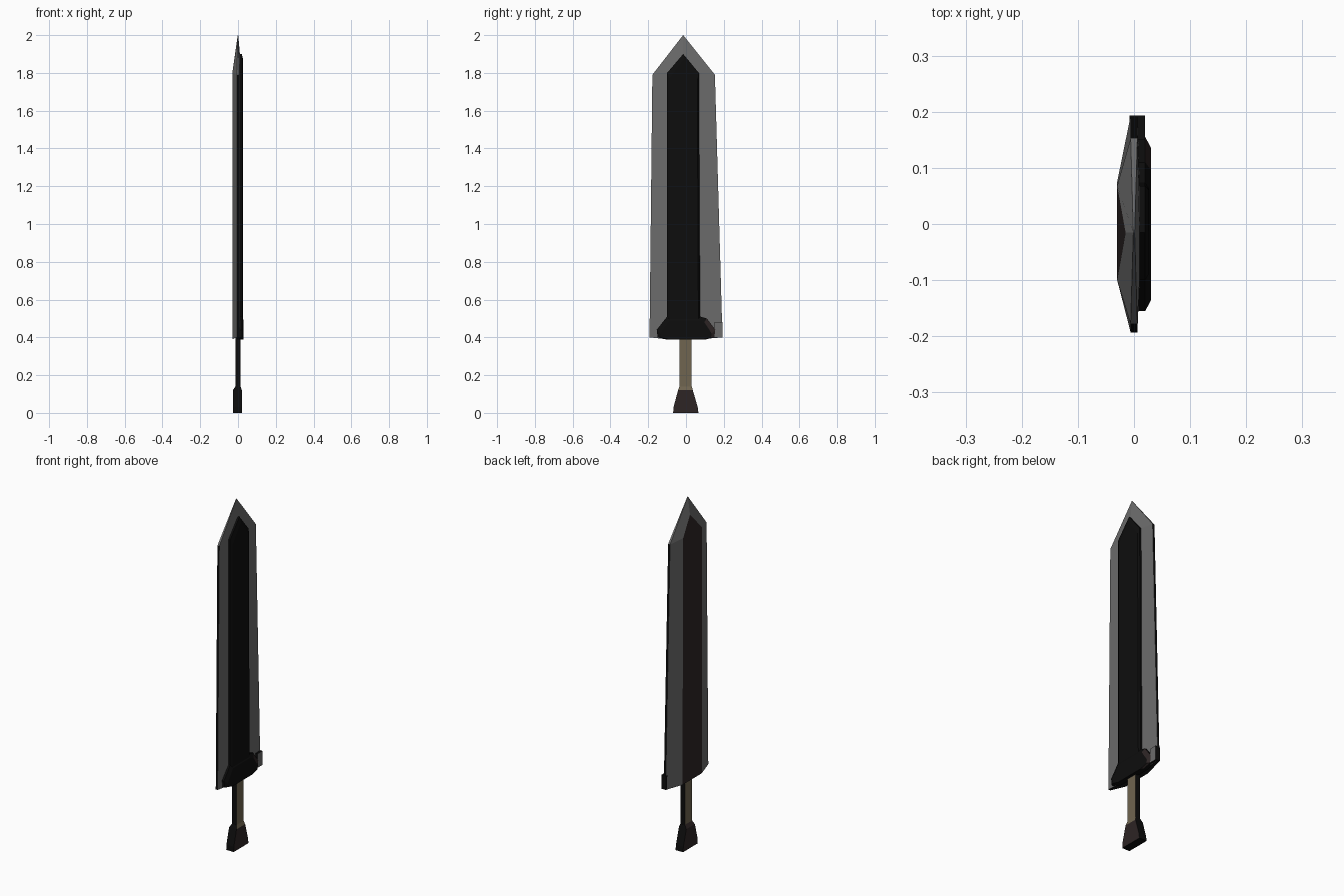
import bpy, bmesh

if "Cube" in bpy.data.objects:
    bpy.data.objects.remove(bpy.data.objects["Cube"])


def material(name, rgb):
    m = bpy.data.materials.new(name)
    m.diffuse_color = (*rgb, 1)
    m.use_nodes = True
    m.node_tree.nodes["Principled BSDF"].inputs["Base Color"].default_value = m.diffuse_color
    return m


STEEL = material("grey steel", (0.15, 0.15, 0.15))
BLACK = material("black iron", (0.004, 0.004, 0.004))
BROWN = material("dark brown", (0.026, 0.018, 0.018))
OLIVE = material("olive wrap", (0.16, 0.13, 0.08))


def loft(name, loops, mats, rule):
    """Skin equal-length loops, cap both ends, colour faces by a rule."""
    bm = bmesh.new()
    rings = [[bm.verts.new(p) for p in loop] for loop in loops]
    n = len(rings[0])
    for a, b in zip(rings, rings[1:]):
        for i in range(n):
            j = (i + 1) % n
            bm.faces.new((a[i], a[j], b[j], b[i]))
    bm.faces.new(rings[0])
    bm.faces.new(rings[-1])
    bmesh.ops.recalc_face_normals(bm, faces=bm.faces)
    for f in bm.faces:
        f.normal_update()
        f.material_index = rule(f.normal, f.calc_center_median())
    me = bpy.data.meshes.new(name)
    bm.to_mesh(me)
    bm.free()
    for m in mats:
        me.materials.append(m)
    ob = bpy.data.objects.new(name, me)
    bpy.context.collection.objects.link(ob)
    return ob


def layer(x, outline):
    return [(x, y, z) for y, z in outline]


def inset(outline, sy, dz, zmid):
    return [(y * sy, z - dz if z > zmid else z) for y, z in outline]


def rect(z, x0, x1, y0, y1):
    return [(x0, y0, z), (x1, y0, z), (x1, y1, z), (x0, y1, z)]


# Blade: bevelled steel, with a flat brown fuller on the -x side
outer = [(-.193, .40), (.193, .40), (.153, 1.79), (-.015, 2.0), (-.178, 1.79)]
inner = [(-.10, .39), (.075, .39), (.068, 1.80), (-.015, 1.90), (-.10, 1.80)]
back = [(x * .5 if z > 1.85 else x, y, z) for x, y, z in layer(-.03, inner)]
edge = [[(x * .2 if z > 1.85 else x, y, z) for x, y, z in layer(x, outer)]
        for x in (-.006, .006)]
loft("blade", [back, *edge, layer(.01, inner)], [STEEL, BROWN, BLACK],
     lambda n, c: 2 if n.z < -.8 or abs(n.y) > .95 else (1 if c.x < -.022 else 0))

# Raised black core on the +x side
loft("blade_core", [layer(.004, inner), layer(.02, inner),
                    layer(.027, inset(inner, .88, .03, 1))],
     [BLACK], lambda n, c: 0)

# Flared collar at the root of the core
flare = [(-.10, .51), (-.155, .44), (-.15, .40), (-.10, .388), (.10, .388),
         (.15, .40), (.155, .44), (.11, .50), (.075, .51)]
loft("collar", [layer(-.002, flare), layer(.02, flare),
                layer(.03, inset(flare, .88, .02, .42))],
     [BLACK, BROWN], lambda n, c: 1 if n.y > .2 and n.x > .1 else 0)

# Small stop on the +y edge of the blade root
loft("edge_stop", [rect(z, -.008, .02, .15, .193) for z in (.40, .48)],
     [STEEL, BLACK], lambda n, c: 0 if n.x > .9 else 1)

# Grip: olive broad faces, black narrow faces
loft("grip", [rect(z, -.014, .014, -.034, .03) for z in (.12, .40)],
     [OLIVE, BLACK], lambda n, c: 0 if abs(n.x) > .5 else 1)

# Wedge pommel widening to the base
loft("pommel", [rect(0, -.027, .02, -.068, .066),
                rect(.03, -.027, .02, -.066, .062),
                rect(.12, -.027, .02, -.042, .036),
                rect(.14, -.014, .014, -.035, .031)],
     [BROWN, BLACK, OLIVE],
     lambda n, c: 2 if c.z > .125 and n.x > .3 else (0 if abs(n.x) > .5 else 1))
